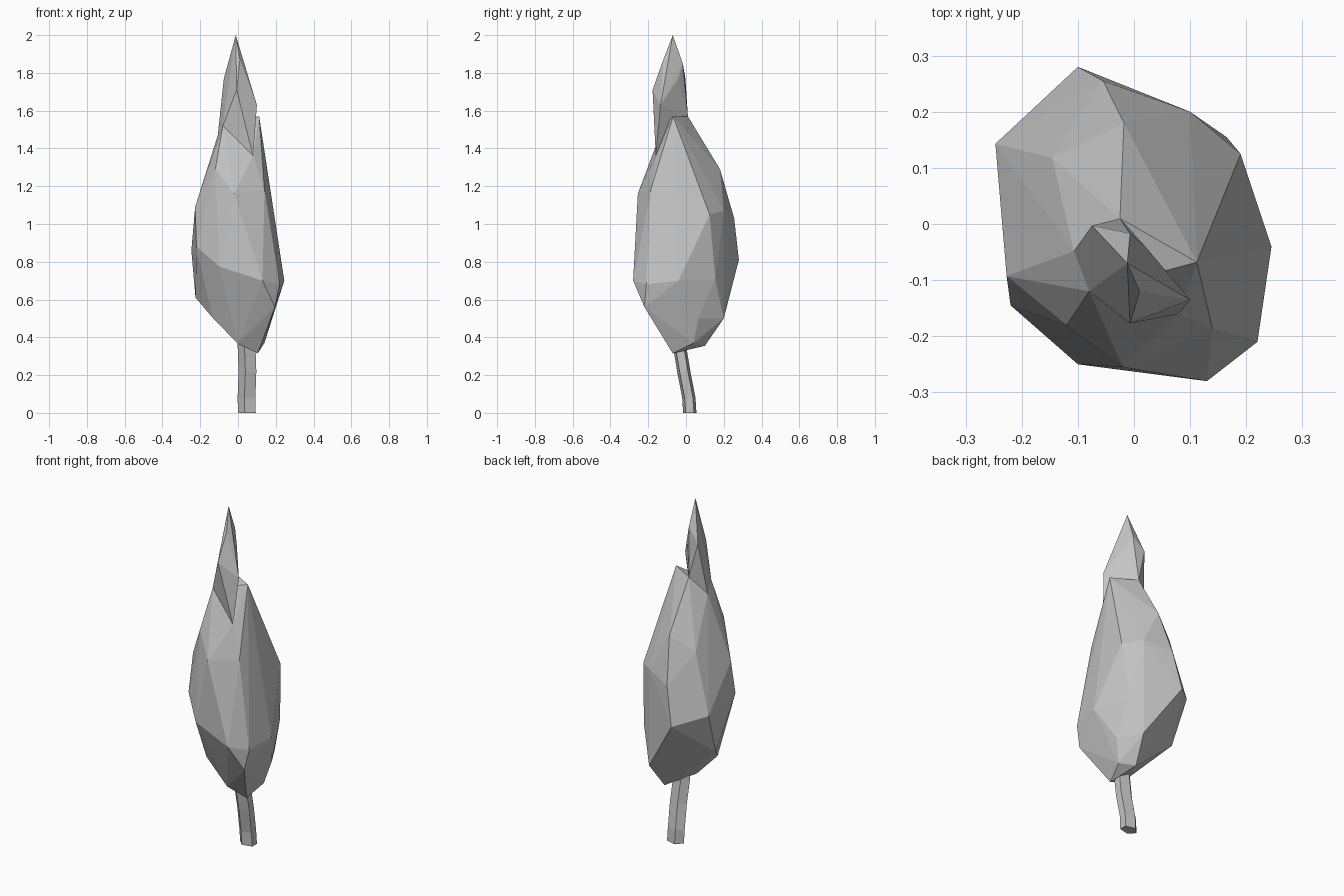
import bpy
import bmesh
from math import cos, sin, tau

default_cube = bpy.data.objects.get("Cube")
if default_cube:
    bpy.data.objects.remove(default_cube, do_unlink=True)


def make_material(name, colour):
    material = bpy.data.materials.new(name)
    material.use_nodes = True
    material.diffuse_color = colour
    material.node_tree.nodes["Principled BSDF"].inputs["Base Color"].default_value = colour
    return material


grey = make_material("plain grey", (0.55, 0.55, 0.55, 1))


def finish(bm, name):
    """Turn the bmesh into a flat shaded object."""
    bmesh.ops.recalc_face_normals(bm, faces=bm.faces[:])
    mesh = bpy.data.meshes.new(name)
    bm.to_mesh(mesh)
    bm.free()
    mesh.materials.append(grey)
    part = bpy.data.objects.new(name, mesh)
    bpy.context.collection.objects.link(part)
    return part


def faceted_hull(name, *layers):
    """Wrap flat facets around a few layers of corner points."""
    bm = bmesh.new()
    for layer in layers:
        for point in layer:
            bm.verts.new(point)
    result = bmesh.ops.convex_hull(bm, input=bm.verts[:])
    loose = {item for key in ("geom_interior", "geom_unused") for item in result[key]
             if isinstance(item, bmesh.types.BMVert)}
    bmesh.ops.delete(bm, geom=list(loose), context="VERTS")
    return finish(bm, name)


def bent_tube(name, path, radius_x, radius_y, sides):
    """Loft a ring of flat sides along a path, closed at both ends."""
    bm = bmesh.new()
    rings = []
    for x, y, z in path:
        angles = [tau * (i + 0.5) / sides for i in range(sides)]
        rings.append([bm.verts.new((x + radius_x * cos(a), y + radius_y * sin(a), z))
                      for a in angles])
    for low, high in zip(rings, rings[1:]):
        for i in range(sides):
            j = (i + 1) % sides
            bm.faces.new((low[i], low[j], high[j], high[i]))
    bm.faces.new(rings[0])
    bm.faces.new(rings[-1])
    return finish(bm, name)


# Crown corners, from the underside up to the neck
underside = [(.105, -.07, .315), (.14, .04, .37), (.07, .1, .355), (0, -.1, .365)]
lower = [(.1, .2, .5), (.175, .065, .5), (.195, -.22, .56),
         (-.135, -.1, .505), (-.225, .045, .61)]
waist = [(.245, -.04, .7), (.22, -.21, .68), (.13, -.28, .7), (.165, .155, .71),
         (-.1, -.25, .775), (-.1, .28, .81), (-.247, .143, .86), (-.22, -.145, .88)]
shoulder = [(-.055, .255, 1.03), (.19, .125, 1.05), (.1, .2, 1.07),
            (-.227, -.093, 1.09), (-.02, -.255, 1.16), (.14, -.187, 1.18)]
upper = [(-.12, -.18, 1.29), (-.018, .18, 1.29), (-.146, .118, 1.2), (.08, -.16, 1.36)]
neck = [(-.107, -.048, 1.47), (.115, -.087, 1.46), (-.08, -.12, 1.52),
        (-.025, .01, 1.57), (.112, -.068, 1.57)]
faceted_hull("crown", underside, lower, waist, shoulder, upper, neck)

# Pointed spire with its overhanging front corner
spire_base = [(-.107, -.048, 1.47), (-.08, -.12, 1.52), (-.025, .01, 1.57),
              (.08, -.16, 1.36)]
spire_middle = [(.1, -.135, 1.63), (-.007, -.177, 1.71), (-.075, -.003, 1.77),
                (.02, -.04, 1.77)]
spire_top = [(-.007, -.017, 1.85), (.01, -.12, 1.87), (-.012, -.07, 2)]
faceted_hull("spire", spire_base, spire_middle, spire_top)

# Thin bent trunk
bent_tube("trunk", [(.052, .02, 0), (.05, .015, .08), (.055, -.012, .22),
                    (.05, -.035, .36), (.05, -.04, .5)], .052, .037, 5)
